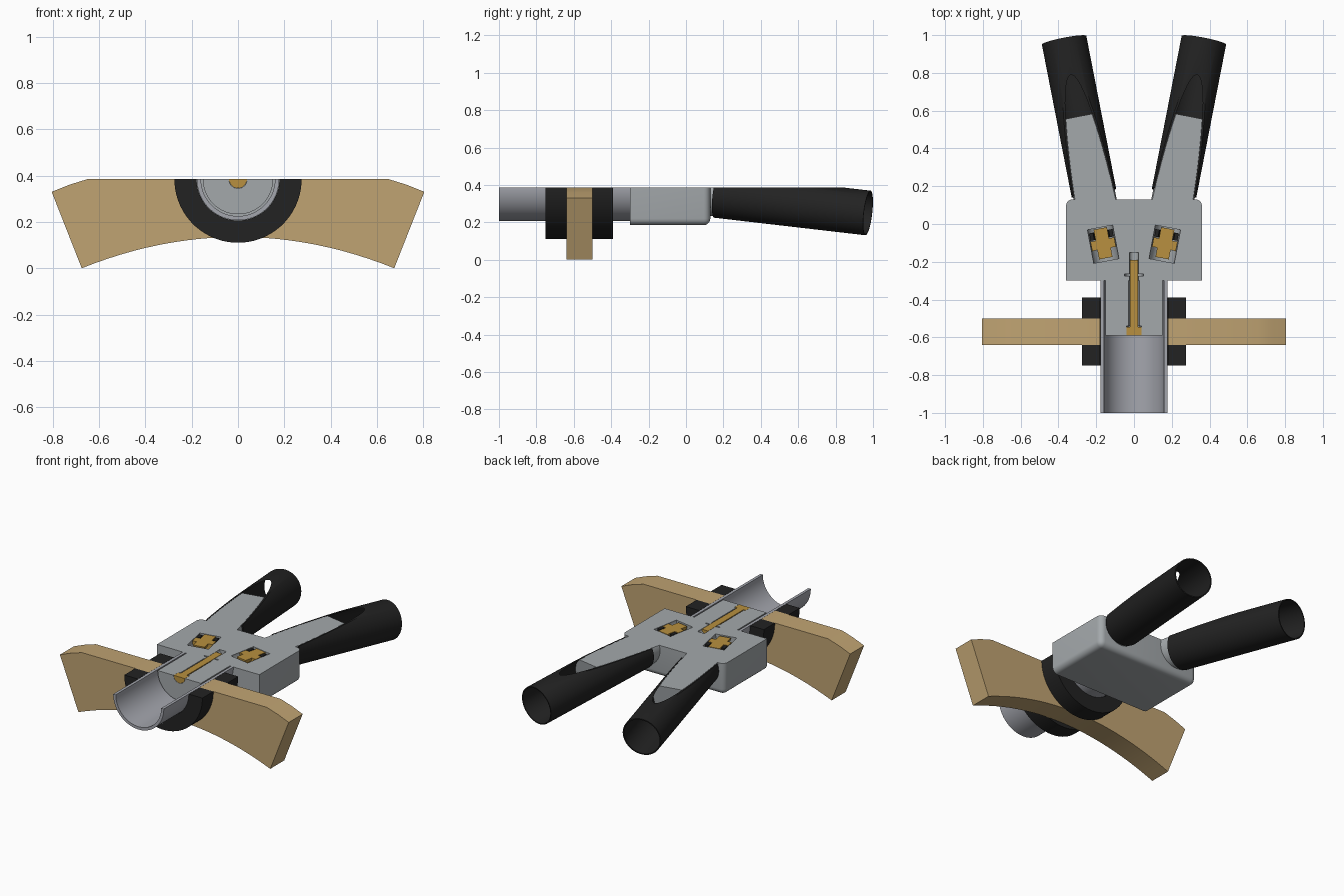
import bpy, bmesh
from math import pi
from mathutils import Vector, Matrix

if "Cube" in bpy.data.objects:
    bpy.data.objects.remove(bpy.data.objects["Cube"], do_unlink=True)

CUT = 0.385   # height of the section plane through the whole assembly
SEGS = 64


def material(name, rgb):
    m = bpy.data.materials.new(name)
    m.use_nodes = True
    m.diffuse_color = (*rgb, 1)
    m.node_tree.nodes["Principled BSDF"].inputs["Base Color"].default_value = (*rgb, 1)
    return m


GREY = material("light grey metal", (0.37, 0.395, 0.41))
STEEL = material("cool grey metal", (0.37, 0.38, 0.42))
BLACK = material("black rubber", (0.016, 0.016, 0.016))
WOOD = material("tan wood", (0.53, 0.37, 0.17))
BRASS = material("brass", (0.48, 0.28, 0.05))


def make(name, bm, mat=None):
    bmesh.ops.recalc_face_normals(bm, faces=bm.faces)
    mesh = bpy.data.meshes.new(name)
    bm.to_mesh(mesh)
    bm.free()
    ob = bpy.data.objects.new(name, mesh)
    bpy.context.collection.objects.link(ob)
    if mat:
        mesh.materials.append(mat)
    return ob


def rod(name, a, b, r, mat=None):
    """Cylinder from point a to point b."""
    a, b = Vector(a), Vector(b)
    turn = (b - a).to_track_quat('Z', 'Y').to_matrix().to_4x4()
    bm = bmesh.new()
    bmesh.ops.create_cone(bm, cap_ends=True, segments=SEGS, radius1=r, radius2=r,
                          depth=(b - a).length,
                          matrix=Matrix.Translation((a + b) / 2) @ turn
                          @ Matrix.Rotation(pi / SEGS, 4, 'Z'))
    return make(name, bm, mat)


def axial(name, y0, y1, r, mat=None):
    """Cylinder on the main axis."""
    return rod(name, (0, y0, CUT), (0, y1, CUT), r, mat)


def box(name, lo, hi, mat=None):
    lo, hi = Vector(lo), Vector(hi)
    bm = bmesh.new()
    bmesh.ops.create_cube(bm, size=1, matrix=Matrix.Translation((lo + hi) / 2)
                          @ Matrix.Diagonal((*(hi - lo), 1)))
    return make(name, bm, mat)


def carve(ob, *cutters):
    for c in cutters:
        bpy.ops.object.select_all(action='DESELECT')
        bpy.context.view_layer.objects.active = ob
        ob.select_set(True)
        mod = ob.modifiers.new("carve", 'BOOLEAN')
        mod.operation, mod.solver, mod.object = 'DIFFERENCE', 'EXACT', c
        bpy.ops.object.modifier_apply(modifier=mod.name)
        bpy.data.objects.remove(c, do_unlink=True)
    return ob


def finish(ob):
    """Slice the part at the section plane and smooth its round faces."""
    carve(ob, box("slicer", (-2, -2, CUT), (2, 2, 2)))
    bpy.ops.object.shade_smooth_by_angle(angle=pi / 6)
    return ob


# Barrel, plug and the two clamping rings
finish(carve(axial("barrel", -1, -0.3, 0.178, STEEL), axial("c", -1.1, -0.2, 0.16)))
finish(carve(axial("barrel_plug", -0.59, -0.3, 0.152, GREY),
             axial("c", -0.7, -0.2, 0.028), axial("c", -0.7, -0.54, 0.04)))
for name, y0, y1 in (("front_ring", -0.75, -0.64), ("rear_ring", -0.5, -0.39)):
    finish(carve(axial(name, y0, y1, 0.275, BLACK), axial("c", -1, 0, 0.179)))

# Central firing pin with its head
finish(axial("pin", -0.56, -0.19, 0.022, BRASS))
finish(axial("pin_head", -0.59, -0.545, 0.039, BRASS))

# Curved wooden crosspiece
half = [(0.65, CUT), (0.73, 0.36), (0.805, 0.33), (0.675, 0)]
arc = [(x, 0.135 * (1 - (x / 0.675) ** 2))
       for x in (0.675 * (1 - i / 12) for i in range(1, 24))]
outline = half + arc + [(-x, z) for x, z in reversed(half)]
bm = bmesh.new()
face = bm.faces.new([bm.verts.new((x, -0.64, z)) for x, z in outline])
new = bmesh.ops.extrude_face_region(bm, geom=[face])["geom"]
bmesh.ops.translate(bm, vec=(0, 0.14, 0),
                    verts=[v for v in new if isinstance(v, bmesh.types.BMVert)])
crosspiece = carve(make("crosspiece", bm, WOOD), axial("c", -1, 0, 0.179))
bpy.ops.object.shade_smooth_by_angle(angle=pi / 9)

# Body block: rounded at the back and bottom, square at the front
body = box("body", (-0.36, -0.3, 0.185), (0.36, 0.13, 0.6), GREY)
bm = bmesh.new()
bm.from_mesh(body.data)
edges = [e for e in bm.edges if any(v.co.y > 0 for v in e.verts)]
bmesh.ops.bevel(bm, geom=edges, offset=0.035, segments=5, profile=0.5, affect='EDGES')
bm.to_mesh(body.data)
bm.free()
carve(body, axial("c", -0.4, -0.15, 0.024), axial("c", -0.275, -0.266, 0.05))

# Splayed arms, handles and the small valves in the body, one per side
for side, s in (("left", 1), ("right", -1)):
    end = Vector((s * 0.37, 0.973, 0.25))
    slope = Vector((s * 0.195, 1, -0.116))

    def at(y):
        return end + slope * (y - end.y)

    finish(rod(side + "_arm", at(0.06), at(0.56), 0.112, GREY))
    finish(carve(rod(side + "_handle", at(0.165), end, 0.12, BLACK),
                 rod("c", at(0.1), at(1.1), 0.113)))

    flat = Vector((s * 0.188, 1, 0)).normalized()
    mid = Vector((s * 0.163, -0.107, CUT))

    def valve(name, t0, t1, r, mat=None):
        return rod(name, mid + flat * t0, mid + flat * t1, r, mat)

    carve(body, valve("c", -0.09, 0.09, 0.068))
    finish(valve(side + "_valve_stem", -0.075, 0.085, 0.036, BRASS))
    finish(valve(side + "_valve_flange", -0.025, 0.025, 0.064, BRASS))
    finish(carve(valve(side + "_valve_seal", 0.03, 0.07, 0.062, BLACK),
                 valve("c", 0, 0.1, 0.042)))

finish(body)
